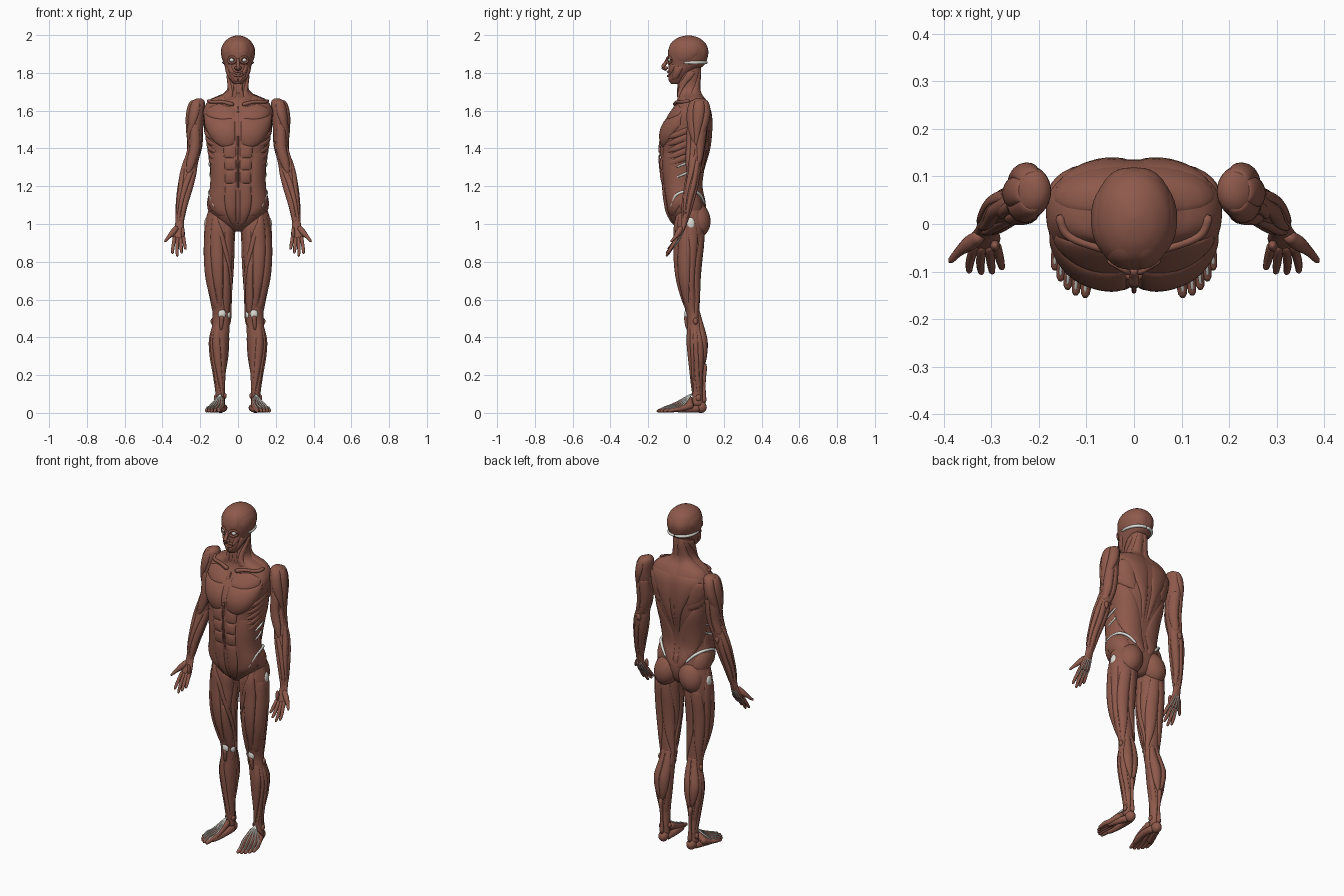
import bpy, bmesh, math
from mathutils import Vector, Matrix, Euler


def material(name, col):
    m = bpy.data.materials.new(name)
    m.diffuse_color = (*col, 1)
    return m


MUSCLE = material("muscle_red", (0.27, 0.10, 0.07))
BONE = material("bone_white", (0.72, 0.71, 0.66))


def herm(K, t):
    """Smooth interpolation of rows (key, values...), keys ascending."""
    t = min(max(t, K[0][0]), K[-1][0])
    i = 0
    while i < len(K) - 2 and t > K[i + 1][0]:
        i += 1
    a, b = K[i], K[i + 1]
    p, q = K[max(i - 1, 0)], K[min(i + 2, len(K) - 1)]
    h = b[0] - a[0]
    f = (t - a[0]) / h
    out = []
    for k in range(1, len(a)):
        m0 = (b[k] - p[k]) / (b[0] - p[0]) * h
        m1 = (q[k] - a[k]) / (q[0] - a[0]) * h
        out.append((2*f**3 - 3*f*f + 1)*a[k] + (f**3 - 2*f*f + f)*m0
                   + (3*f*f - 2*f**3)*b[k] + (f**3 - f*f)*m1)
    return out


def finish(name, bm, mat, mirror):
    me = bpy.data.meshes.new(name)
    bm.to_mesh(me)
    bm.free()
    me.polygons.foreach_set("use_smooth", [True] * len(me.polygons))
    me.materials.append(mat)
    ob = bpy.data.objects.new(name, me)
    bpy.context.collection.objects.link(ob)
    if mirror:
        ob.modifiers.new("mirror", 'MIRROR').use_mirror_merge = False
    return ob


def skin(bm, rings, closed, caps):
    V = [[bm.verts.new(p) for p in r] for r in rings]
    n = len(V[0])
    for A, B in zip(V, V[1:]):
        for i in range(n if closed else n - 1):
            j = (i + 1) % n
            bm.faces.new((A[i], A[j], B[j], B[i]))
    if caps:
        bm.faces.new(V[0][::-1])
        bm.faces.new(V[-1])
        bmesh.ops.recalc_face_normals(bm, faces=bm.faces)


class Form:
    """Body mass of stacked ovals; angle 0 is front, 90 is outward, 180 is back."""
    def __init__(self, name, rings, p=2, mirror=True):
        self.K, self.e, self.name = sorted(rings), 2 / p, name
        z0, z1 = self.K[0][0], self.K[-1][0]
        rows = [[self.at(a, z0 + (z1 - z0) * k / 70) for a in range(0, 360, 8)] for k in range(71)]
        bm = bmesh.new()
        skin(bm, rows, True, True)
        finish(name, bm, MUSCLE, mirror)

    def at(self, a, z, off=0.0):
        cx, cy, rx, ry = herm(self.K, z)
        s, c = math.sin(math.radians(a)), math.cos(math.radians(a))
        v = Vector((cx + rx * math.copysign(abs(s)**self.e, s), cy - ry * math.copysign(abs(c)**self.e, c), z))
        if off:
            da = self.at(a + 2, z) - self.at(a - 2, z)
            dz = self.at(a, z + .004) - self.at(a, z - .004)
            v += da.cross(dz).normalized() * off
        return v

    def muscle(self, name, bulge, *rows, mat=MUSCLE):
        """Swollen sheet lying on the form; rows are (z, a0, a1) or (a0, z0, a1, z1)."""
        R = [(i, *((r[1], r[0], r[2], r[0]) if len(r) == 3 else r)) for i, r in enumerate(rows)]
        NT, NU, grid = 22, 10, []
        for j in range(NT + 1):
            t = (1 - math.cos(math.pi * j / NT)) / 2
            a0, z0, a1, z1 = herm(R, t * (len(R) - 1))
            row = []
            for i in range(NU + 1):
                u = (1 - math.cos(math.pi * i / NU)) / 2
                h = bulge * max(4*u*(1 - u), 0)**.5 * max(4*t*(1 - t), 0)**.4 - .0025
                row.append(self.at(a0 + (a1 - a0) * u, z0 + (z1 - z0) * u, h))
            grid.append(row)
        bm = bmesh.new()
        skin(bm, grid, False, False)
        bm.normal_update()
        a0, z0, a1, z1 = herm(R, (len(R) - 1) / 2)
        am, zm = (a0 + a1) / 2, (z0 + z1) / 2
        out = self.at(am, zm, .01) - self.at(am, zm)
        if sum((f.normal for f in bm.faces), Vector()).dot(out) < 0:
            bmesh.ops.reverse_faces(bm, faces=bm.faces)
        finish(name, bm, mat, True)


def tube(name, pts, radii, mat=MUSCLE, mirror=True, n=10):
    K = [(i, *p, r) for i, (p, r) in enumerate(zip(pts, radii))]
    steps, rings = 6 * (len(pts) - 1), []
    for j in range(steps + 1):
        t = j / 6
        *c, r = herm(K, t)
        d = Vector(herm(K, t + .05)[:3]) - Vector(herm(K, t - .05)[:3])
        q = d.to_track_quat('Z', 'Y')
        if j in (0, steps):
            r *= .5
        rings.append([Vector(c) + q @ Vector((r * math.cos(2*math.pi*i/n), r * math.sin(2*math.pi*i/n), 0)) for i in range(n)])
    bm = bmesh.new()
    skin(bm, rings, True, True)
    return finish(name, bm, mat, mirror)


def ball(name, loc, size, rot=(0, 0, 0), mat=MUSCLE, mirror=True):
    bm = bmesh.new()
    M = Matrix.LocRotScale(Vector(loc), Euler([math.radians(a) for a in rot]), Vector(size))
    bmesh.ops.create_uvsphere(bm, u_segments=24, v_segments=16, radius=1, matrix=M)
    return finish(name, bm, mat, mirror)


# torso and neck
torso = Form("torso", [
    (.96, 0, .02, .03, .045), (1.0, 0, .012, .09, .08), (1.06, 0, .003, .145, .102), (1.12, 0, -.007, .156, .105),
    (1.2, 0, -.02, .142, .104), (1.3, 0, -.018, .145, .116), (1.4, 0, -.004, .158, .127), (1.48, 0, .0, .172, .133),
    (1.55, 0, .014, .182, .122), (1.61, 0, .03, .182, .098), (1.66, 0, .028, .145, .074), (1.685, 0, .018, .082, .064),
    (1.72, 0, .014, .056, .058), (1.8, 0, .022, .054, .056), (1.85, 0, .03, .05, .05)], 2.45, False)
T = torso.muscle
T("pectoral_upper", .011, (3, 1.615, 3, 1.555), (32, 1.635, 28, 1.55), (62, 1.61, 64, 1.57))
T("pectoral_lower", .016, (3, 1.565, 3, 1.43), (18, 1.56, 17, 1.405), (42, 1.565, 44, 1.43), (70, 1.59, 78, 1.52))
levels = [1.42, 1.35, 1.285, 1.215]
for k in range(3):
    T("abdominal_block", .011, (levels[k], 2, 25), (levels[k + 1], 2, 25))
T("lower_abdominal", .011, (1.215, 2, 25), (1.1, 2, 22), (.99, 3, 18))
T("oblique", .01, (1.38, 27, 75), (1.27, 27, 105), (1.16, 26, 112), (1.09, 24, 75), (1.04, 20, 50))
for k in range(5):
    z = 1.47 - .036 * k
    T("serratus", .009, (98, z + .05, 98, z + .015), (75, z + .025, 75, z - .012), (46, z - .005, 46, z - .022))
T("latissimus", .012, (1.49, 82, 120), (1.39, 88, 152), (1.28, 100, 172), (1.2, 125, 176), (1.13, 155, 177))
T("trapezius_lower", .01, (1.64, 112, 178), (1.55, 140, 178), (1.42, 163, 178), (1.27, 175, 179))
T("trapezius_upper", .01, (1.83, 148, 179), (1.74, 120, 179), (1.68, 92, 179), (1.62, 100, 179))
T("infraspinatus", .013, (1.605, 105, 146), (1.53, 100, 152), (1.455, 125, 155))
T("teres", .012, (152, 1.48, 152, 1.43), (122, 1.52, 122, 1.45), (95, 1.55, 95, 1.49))
T("spinal_erector", .009, (1.25, 156, 177), (1.15, 153, 177), (1.07, 170, 178))
T("neck_strap", .01, (1.81, 85, 120), (1.74, 40, 80), (1.655, 3, 22))
T("throat_strap", .006, (1.78, 2, 28), (1.66, 2, 12))
T("hip_abductor", .012, (1.165, 80, 130), (1.1, 74, 145), (1.03, 85, 125))
tube("collarbone", [torso.at(a, z, .003) for a, z in ((5, 1.63), (25, 1.645), (55, 1.645), (85, 1.65))], [.012, .009, .009, .01])
tube("iliac_crest", [torso.at(a, z, .004) for a, z in ((48, 1.09), (75, 1.155), (110, 1.175), (140, 1.155), (160, 1.11))],
     [.006, .007, .008, .008, .006], BONE)
for k in range(2):
    tube("rib", [torso.at(a, 1.31 - .055 * k + (a - 85) * .0012, .004) for a in (78, 92, 106)], [.004, .006, .004], BONE)
tube("midline", [torso.at(0, z, .001) for z in (1.62, 1.45, 1.25, 1.0)], [.005] * 4, mirror=False)
ball("buttock", (.078, .055, 1.025), (.074, .074, .098), (12, -18, 0))
ball("trochanter", (.166, .025, 1.0), (.013, .022, .034), mat=BONE)
ball("sacrum", (0, .09, 1.1), (.024, .013, .045), mirror=False)

# head
head = Form("head", [
    (1.74, 0, -.05, .022, .028), (1.762, 0, -.048, .04, .042), (1.80, 0, -.03, .058, .062), (1.84, 0, .002, .072, .094),
    (1.88, 0, .009, .084, .105), (1.92, 0, .012, .087, .106), (1.96, 0, .012, .074, .089), (1.985, 0, .012, .047, .057),
    (1.996, 0, .012, .02, .024), (1.999, 0, .012, .004, .004)], 2.1, False)
H = head.muscle
H("forehead_sheet", .005, (1.98, 3, 40), (1.93, 3, 42), (1.885, 4, 40))
H("temple", .006, (1.955, 50, 120), (1.91, 45, 125), (1.86, 58, 95))
H("jaw_muscle", .009, (1.835, 50, 82), (1.80, 52, 92), (1.765, 50, 95))
H("cheek_muscle", .008, (1.845, 32, 52), (1.81, 22, 46), (1.79, 18, 34))
H("occipital_sheet", .005, (1.95, 135, 178), (1.9, 130, 178), (1.855, 135, 178))
H("chin_muscle", .006, (1.785, 3, 35), (1.75, 3, 30))
tube("skull_band", [head.at(a, 1.855, .001) for a in (80, 105, 130, 155, 179)], [.005, .008, .009, .009, .008], BONE)
ball("eye", (.032, -.083, 1.868), (.013, .013, .011), mat=BONE)
tube("eyelid_ring", [(.032 + .02 * math.cos(a), -.09 + .012 * math.cos(a), 1.868 + .017 * math.sin(a))
                     for a in [k * math.pi / 4 for k in range(9)]], [.006] * 9)
tube("mouth_ring", [(.024 * math.cos(a), -.096 + .01 * abs(math.cos(a)), 1.795 + .011 * math.sin(a))
                    for a in [k * math.pi / 4 for k in range(9)]], [.006] * 9, mirror=False)
tube("nose", [(0, -.095, 1.875), (0, -.11, 1.85), (0, -.122, 1.83), (0, -.1, 1.818)], [.009, .01, .011, .01], mirror=False)
ball("nostril", (.01, -.106, 1.826), (.009, .012, .008))

# arms
arm = Form("arm", [
    (1.665, .205, .07, .012, .018), (1.65, .212, .07, .036, .044), (1.58, .222, .066, .044, .056), (1.5, .226, .06, .041, .05),
    (1.4, .23, .052, .036, .043), (1.32, .25, .045, .038, .038), (1.27, .262, .04, .041, .034), (1.2, .277, .028, .038, .032),
    (1.1, .297, .008, .028, .026), (1.02, .308, -.006, .023, .017), (.98, .311, -.016, .025, .014),
    (.95, .314, -.03, .033, .014), (.915, .315, -.044, .029, .012)])
A = arm.muscle
A("deltoid_front", .011, (1.655, -20, 60), (1.57, -15, 62), (1.43, 65, 88))
A("deltoid_side", .012, (1.655, 55, 125), (1.57, 58, 122), (1.42, 78, 100))
A("deltoid_back", .011, (1.655, 120, 200), (1.57, 120, 195), (1.44, 92, 120))
A("biceps", .013, (1.53, -25, 40), (1.42, -50, 48), (1.34, -45, 42), (1.27, -12, 15))
A("brachialis", .008, (1.43, 48, 88), (1.35, 45, 80), (1.28, 20, 50))
A("triceps_outer", .011, (1.52, 110, 172), (1.43, 92, 172), (1.32, 115, 172))
A("triceps_long", .011, (1.53, 174, 245), (1.43, 174, 268), (1.31, 182, 240))
A("brachioradialis", .011, (1.37, 65, 105), (1.27, 35, 88), (1.17, 25, 70), (1.04, 45, 75))
A("wrist_extensor", .009, (1.34, 95, 135), (1.23, 88, 140), (1.12, 80, 130), (1.02, 95, 130))
A("finger_extensor", .008, (1.3, 140, 180), (1.2, 142, 190), (1.1, 135, 190), (1.0, 150, 190))
A("ulnar_flexor", .009, (1.31, 200, 262), (1.22, 192, 268), (1.1, 195, 265), (1.01, 220, 262))
A("palm_flexor", .009, (1.3, -88, -40), (1.22, -88, -20), (1.1, -88, -5), (1.0, -50, -10))
A("radial_flexor", .009, (1.29, -42, 2), (1.2, -20, 28), (1.1, -5, 38), (1.01, 5, 45))
ball("elbow_tip", (.258, .075, 1.29), (.014, .012, .022))

# hands
fingers = [((.29, -.042, .935), (.282, -.075, .888), (.277, -.095, .866)),
           ((.305, -.044, .93), (.301, -.082, .872), (.298, -.104, .845)),
           ((.32, -.044, .93), (.323, -.083, .862), (.321, -.105, .828)),
           ((.335, -.042, .935), (.345, -.08, .872), (.347, -.102, .842))]
for f in fingers:
    tube("finger", f, [.010, .009, .006])
    tube("finger_tendon", [(.31, .0, 1.0), (f[0][0], f[0][1] + .018, f[0][2]), (f[1][0], f[1][1] + .008, f[1][2] + .003)],
         [.003] * 3, BONE)
tube("thumb", [(.322, -.024, .985), (.345, -.04, .955), (.368, -.058, .93), (.388, -.08, .906)], [.013, .016, .01, .006])
ball("little_finger_pad", (.292, -.046, .955), (.01, .012, .03))

# legs
leg = Form("leg", [
    (1.1, .1, .02, .05, .06), (1.0, .094, .02, .077, .08), (.9, .099, .018, .077, .075), (.8, .1, .012, .074, .068),
    (.7, .099, .014, .066, .058), (.6, .093, .027, .053, .046), (.52, .087, .038, .047, .036), (.46, .091, .048, .047, .041),
    (.38, .1, .058, .051, .05), (.3, .1, .06, .045, .044), (.2, .097, .058, .031, .031), (.1, .093, .06, .024, .027),
    (.04, .094, .062, .026, .03)])
L = leg.muscle
L("rectus_femoris", .012, (1.06, 15, 35), (.9, -12, 38), (.72, -18, 30), (.56, -8, 14))
L("vastus_outer", .011, (.99, 40, 85), (.85, 36, 98), (.7, 28, 95), (.55, 20, 60))
L("vastus_inner", .012, (.8, -38, -18), (.68, -62, -18), (.6, -75, -15), (.53, -60, -20))
L("sartorius", .010, (1.07, 28, 48), (.95, -14, 8), (.8, -52, -32), (.65, -92, -70), (.5, -95, -75), (.45, -60, -45))
L("adductor_long", .010, (1.0, -75, -20), (.9, -72, -22), (.76, -62, -45))
L("gracilis", .009, (.99, -105, -72), (.8, -100, -62), (.6, -112, -92), (.48, -95, -80))
L("adductor_large", .008, (.97, 215, 258), (.85, 220, 262), (.68, 240, 262))
L("outer_band", .008, (1.08, 45, 100), (.95, 80, 122), (.75, 95, 125), (.53, 75, 105))
L("hamstring_outer", .012, (.95, 135, 180), (.8, 124, 178), (.65, 120, 172), (.5, 100, 132))
L("hamstring_inner", .012, (.95, 180, 220), (.8, 178, 236), (.65, 188, 245), (.5, 235, 262))
L("calf_outer", .013, (.54, 145, 178), (.42, 118, 178), (.33, 128, 179), (.26, 160, 179))
L("calf_inner", .014, (.54, 182, 215), (.42, 182, 246), (.32, 181, 238), (.25, 181, 205))
L("soleus_outer", .008, (.44, 98, 124), (.3, 95, 140), (.17, 125, 165))
L("soleus_inner", .008, (.42, 240, 270), (.3, 228, 272), (.17, 195, 245))
L("shin_muscle", .010, (.47, 8, 48), (.36, -8, 42), (.22, -22, 28), (.08, -50, -15))
L("toe_extensor", .007, (.46, 46, 68), (.33, 42, 66), (.2, 28, 60), (.07, 0, 30))
L("fibular_muscle", .008, (.46, 70, 98), (.33, 66, 96), (.2, 70, 115), (.06, 100, 130))
L("shin_bone", .004, (.46, -48, -5), (.3, -60, -14), (.12, -75, -35))
ball("kneecap", (.085, .004, .525), (.02, .012, .026), mat=BONE)
ball("knee_inner", (.053, .03, .52), (.014, .02, .022), mat=BONE)
ball("knee_head", (.134, .05, .485), (.011, .013, .018))
tube("knee_tendon", [(.085, .0, .515), (.088, .004, .47), (.09, .01, .44)], [.013, .01, .006])
tube("heel_tendon", [(.098, .1, .26), (.094, .096, .15), (.092, .096, .05)], [.014, .008, .014])

# feet
ball("heel", (.092, .078, .03), (.027, .032, .031))
ball("ankle_inner", (.07, .055, .09), (.01, .014, .015))
ball("ankle_outer", (.118, .066, .08), (.01, .014, .018))
tips = [(.103, -.155), (.123, -.15), (.14, -.138), (.155, -.12), (.167, -.097)]
for k, (x, y) in enumerate(tips):
    s = (.09 + .008 * k, .035, .075 - .008 * k)
    m = (.084 + .016 * k, -.055 + .009 * k, .04 - .004 * k)
    tube("toe_ray", [s, m, (x - .005, y + .045, .018), (x, y, .009)], [.022, .014, .011 if k else .014, .008])
    tube("toe_tendon", [(.093, .03, .1), (m[0], m[1], m[2] + .014), (x - .004, y + .04, .03), (x, y + .01, .017)],
         [.005, .004, .004, .003], BONE)
tube("sole_inner", [(.082, .07, .025), (.075, .0, .026), (.086, -.075, .018), (.097, -.11, .014)], [.022, .019, .016, .012])
tube("sole_outer", [(.1, .07, .022), (.125, .01, .018), (.148, -.05, .015)], [.021, .017, .013])
